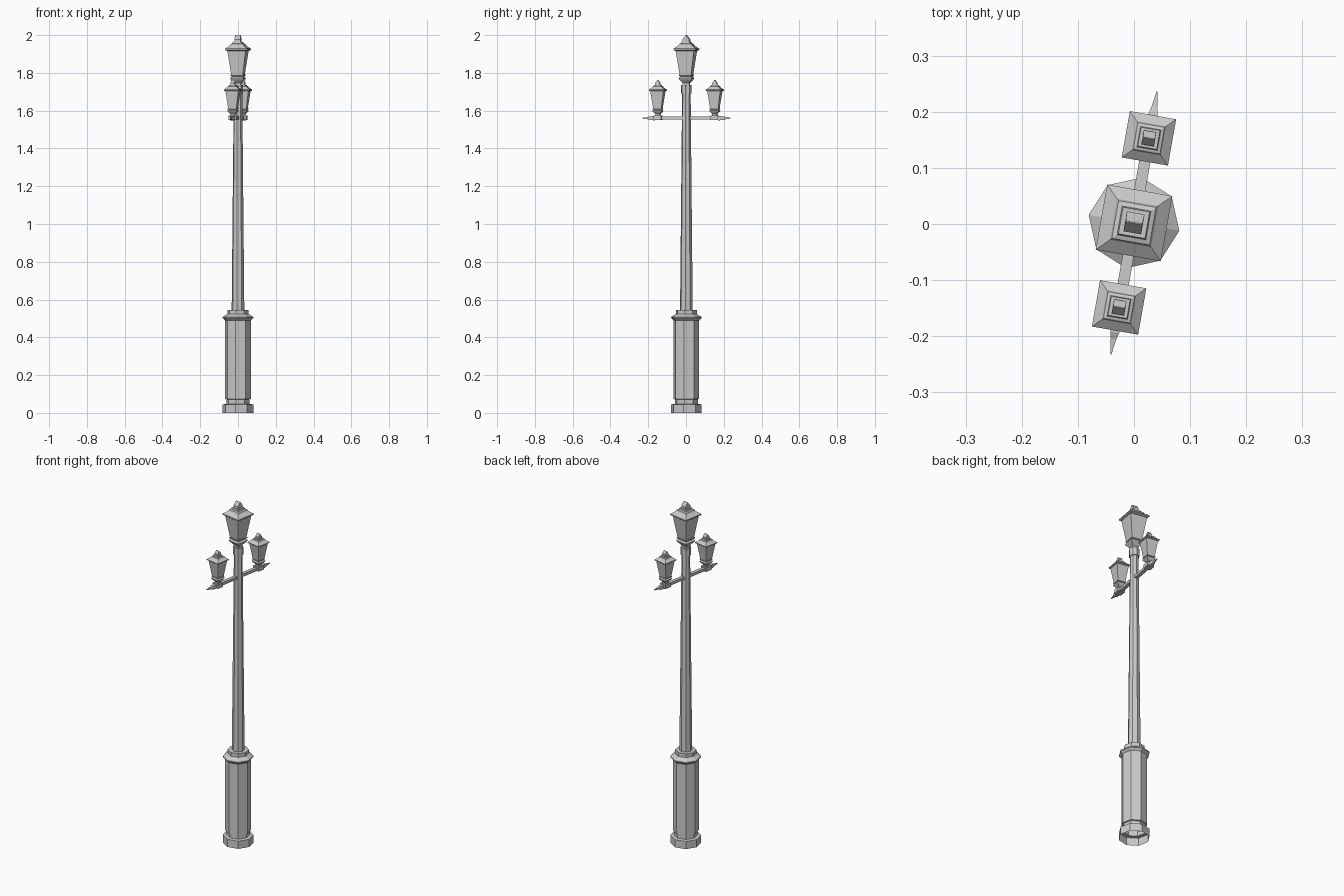
import bpy, bmesh, math
from mathutils import Matrix, Vector

cube = bpy.data.objects.get("Cube")
if cube:
    bpy.data.objects.remove(cube, do_unlink=True)

GREY = (0.6, 0.6, 0.6, 1)
metal = bpy.data.materials.new("grey metal")
metal.use_nodes = True
metal.diffuse_color = GREY
metal.node_tree.nodes["Principled BSDF"].inputs["Base Color"].default_value = GREY

# The whole post is turned slightly about its axis
FRAME = Matrix.Translation((0, 0.002, 0)) @ Matrix.Rotation(math.radians(-10), 4, "Z")


def finish(name, bm):
    bmesh.ops.recalc_face_normals(bm, faces=bm.faces)
    bm.transform(FRAME)
    mesh = bpy.data.meshes.new(name)
    bm.to_mesh(mesh)
    bm.free()
    mesh.materials.append(metal)
    obj = bpy.data.objects.new(name, mesh)
    bpy.context.collection.objects.link(obj)


def skin(bm, rings, cap_start=True, cap_end=True):
    loops = [[bm.verts.new(p) for p in ring] for ring in rings]
    for a, b in zip(loops, loops[1:]):
        for i in range(len(a)):
            j = (i + 1) % len(a)
            bm.faces.new((a[i], a[j], b[j], b[i]))
    if cap_start:
        bm.faces.new(loops[0])
    if cap_end:
        bm.faces.new(loops[-1])


def octagonal(name, profile, cap_start=True):
    bm = bmesh.new()
    rings = [[(r * math.cos(k * math.pi / 4), r * math.sin(k * math.pi / 4), z)
              for k in range(8)] for r, z in profile]
    skin(bm, rings, cap_start)
    finish(name, bm)


def square_ring(hx, hy, z):
    return [(hx, hy, z), (-hx, hy, z), (-hx, -hy, z), (hx, -hy, z)]


def square_part(name, profile, origin, scale):
    bm = bmesh.new()
    skin(bm, [square_ring(p[0], p[-2], p[-1]) for p in profile])
    bm.transform(Matrix.Translation(origin) @ Matrix.Scale(scale, 4))
    finish(name, bm)


def lantern(prefix, origin, scale):
    # Flared foot, tapered body, stepped roof and wedge finial
    square_part(prefix + "_foot", [(.017, 0), (.017, .012), (.033, .03), (.036, .038),
                                   (.028, .046), (.034, .05), (.034, .056)], origin, scale)
    square_part(prefix + "_body", [(.031, .056), (.049, .182)], origin, scale)
    square_part(prefix + "_roof", [(.052, .182), (.059, .187), (.059, .193), (.037, .210),
                                   (.034, .218), (.026, .221), (.024, .229)], origin, scale)
    square_part(prefix + "_finial", [(.016, .018, .229), (.016, .018, .243),
                                     (.015, .001, .265)], origin, scale)


# Pedestal, open underneath
octagonal("pedestal", [(.082, 0), (.082, .045), (.062, .047), (.062, .072), (.069, .074),
                       (.069, .49), (.082, .502), (.082, .508), (.056, .524),
                       (.056, .546)], cap_start=False)
# Tapered pole and the collar under the top lantern
octagonal("pole", [(.034, .546), (.023, 1.69)])
octagonal("pole_collar", [(.028, 1.69), (.028, 1.735)])
lantern("top_lantern", (0, 0, 1.735), 1)

# Crossbar with pointed ends, carrying two smaller lanterns
for side, label in ((1, "back"), (-1, "front")):
    bm = bmesh.new()
    stations = [(0, .010, .008), (.17, .010, .008), (.172, .011, .011),
                (.198, .008, .010), (.21, .005, .005), (.238, .001, .002)]
    skin(bm, [[(x * w, side * y, 1.56 + z * h) for x, z in
               ((1, 1), (-1, 1), (-1, -1), (1, -1))] for y, w, h in stations], False)
    finish(label + "_arm", bm)
    spot = Vector((0, side * .153, 1.55))
    square_part(label + "_bracket", [(.02, 0), (.02, .024)], spot, 1)
    lantern(label + "_lantern", spot + Vector((0, 0, .024)), .71)
